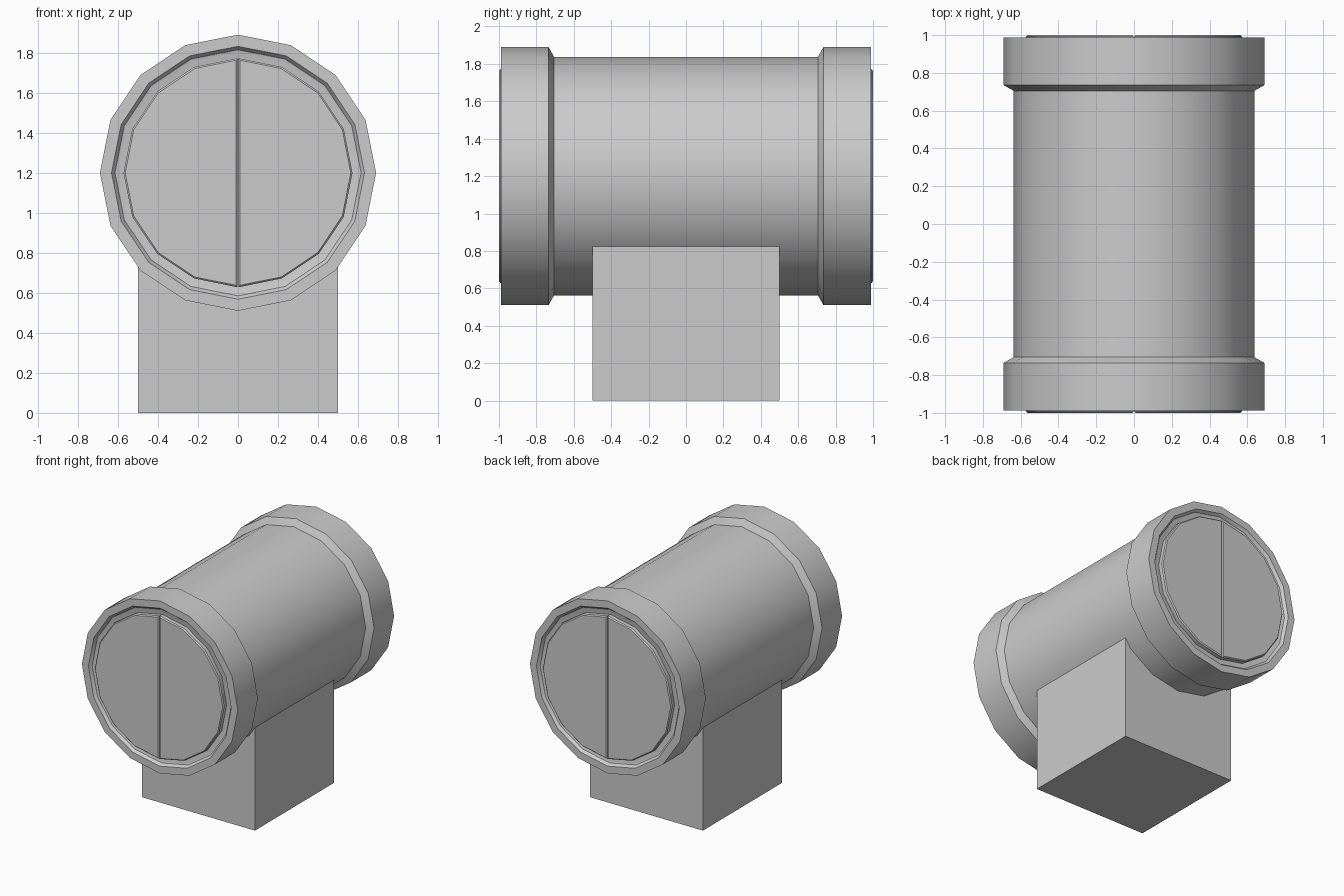
import bpy, bmesh
from math import sin, cos, pi, radians

if "Cube" in bpy.data.objects:
    bpy.data.objects.remove(bpy.data.objects["Cube"])

SIDES = 16
AXIS_Z = 1.2


def finish(name, bm, smooth=True):
    bmesh.ops.recalc_face_normals(bm, faces=bm.faces)
    me = bpy.data.meshes.new(name)
    bm.to_mesh(me)
    bm.free()
    ob = bpy.data.objects.new(name, me)
    bpy.context.collection.objects.link(ob)
    bpy.ops.object.select_all(action='DESELECT')
    ob.select_set(True)
    bpy.context.view_layer.objects.active = ob
    if smooth:
        bpy.ops.object.shade_smooth_by_angle(angle=radians(30))
    return ob


def point(r, y, i):
    a = 2 * pi * i / SIDES
    return (r * sin(a), y, AXIS_Z + r * cos(a))


def lathe(name, profile):
    """Revolve (radius, y) points around the lengthwise axis and cap the ends."""
    bm = bmesh.new()
    rings = [[bm.verts.new(point(r, y, i)) for i in range(SIDES)] for r, y in profile]
    for a, b in zip(rings, rings[1:]):
        for i in range(SIDES):
            j = (i + 1) % SIDES
            bm.faces.new((a[i], a[j], b[j], b[i]))
    bm.faces.new(rings[0])
    bm.faces.new(rings[-1])
    return finish(name, bm)


# Barrel with raised collars and recessed ends
half = [(0.60, -0.96), (0.615, -0.965), (0.632, -0.988), (0.69, -0.988),
        (0.69, -0.735), (0.637, -0.705)]
lathe("barrel", half + [(r, -y) for r, y in reversed(half)])


# Bevelled half-round door panels, two at each end
def door(name, side, end):
    bm = bmesh.new()
    outline = [point(0.572, end * 0.95, i) for i in range(SIDES // 2 + 1)]
    verts = [bm.verts.new((side * max(x, 0.002), y, z)) for x, y, z in outline]
    face = bm.faces.new(verts)
    ext = bmesh.ops.extrude_face_region(bm, geom=[face])
    top = [v for v in ext["geom"] if isinstance(v, bmesh.types.BMVert)]
    bmesh.ops.translate(bm, verts=top, vec=(0, end * 0.05, 0))
    rim = [e for e in bm.edges if all(v in top for v in e.verts)]
    bmesh.ops.bevel(bm, geom=rim, offset=0.008, segments=1, affect='EDGES')
    finish(name, bm)


for end, label in ((-1, "front"), (1, "back")):
    door(label + "_door_left", -1, end)
    door(label + "_door_right", 1, end)

# Square pedestal reaching into the barrel
bm = bmesh.new()
bmesh.ops.create_cube(bm, size=1)
bmesh.ops.translate(bm, verts=bm.verts, vec=(0, 0, 0.5))
finish("pedestal", bm, smooth=False)
